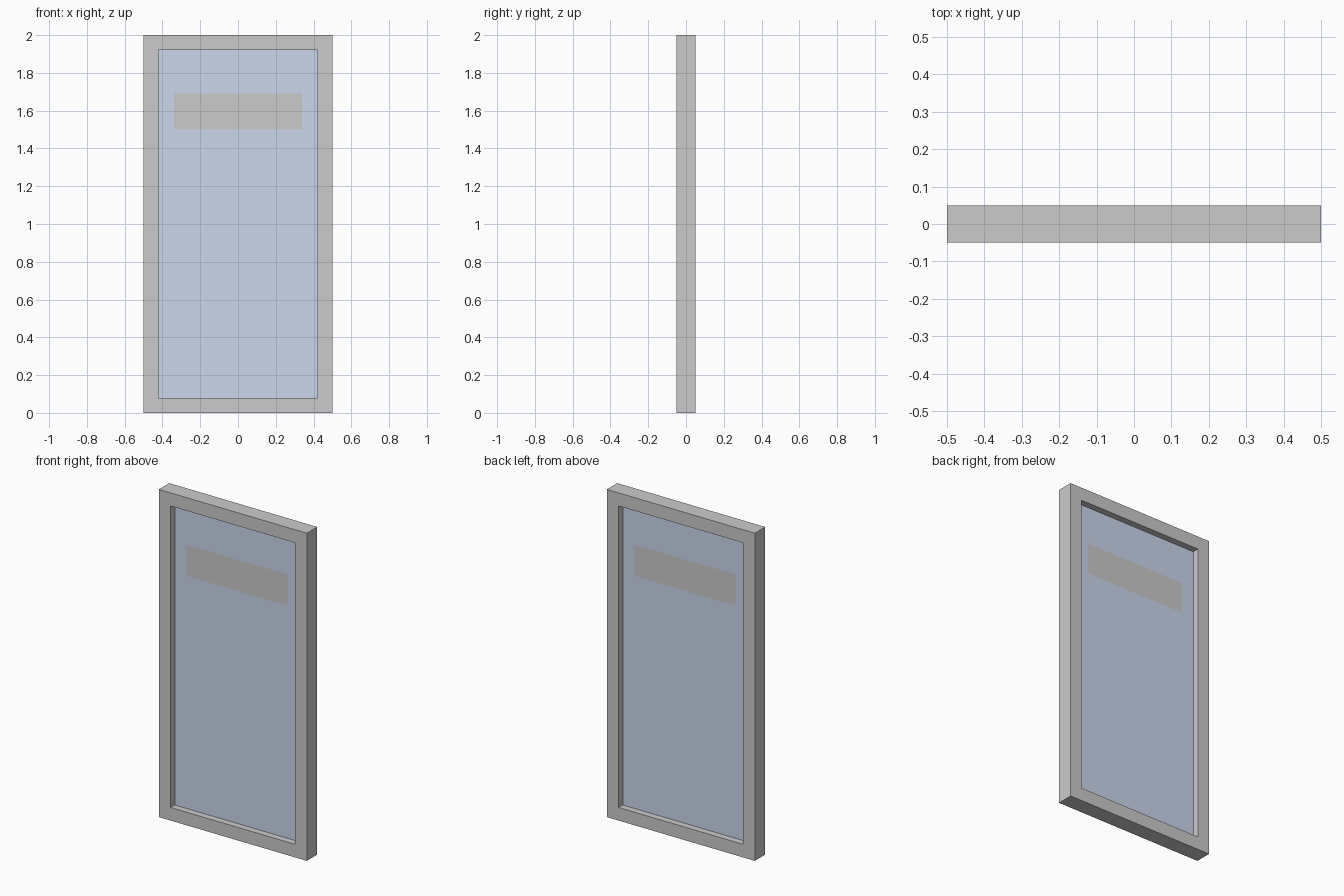
import bpy, bmesh
from mathutils import Vector

if "Cube" in bpy.data.objects:
    bpy.data.objects.remove(bpy.data.objects["Cube"])


def make_object(name, bm, mats=()):
    bmesh.ops.recalc_face_normals(bm, faces=bm.faces)
    mesh = bpy.data.meshes.new(name)
    bm.to_mesh(mesh)
    bm.free()
    for m in mats:
        mesh.materials.append(m)
    obj = bpy.data.objects.new(name, mesh)
    bpy.context.collection.objects.link(obj)
    return obj


def material(name, rgb):
    m = bpy.data.materials.new(name)
    m.diffuse_color = (*rgb, 1)
    m.use_nodes = True
    m.node_tree.nodes["Principled BSDF"].inputs["Base Color"].default_value = m.diffuse_color
    return m


W, H, D = 1.0, 2.0, 0.1      # overall size
RIM = 0.08                   # frame bar width
GLASS = 0.02                 # pane thickness

# Frame: four mitred bars forming one closed rectangular ring
bm = bmesh.new()
corners = [(-1, 0), (1, 0), (1, 1), (-1, 1)]
rings = []
for inset, y in ((0, -D / 2), (RIM, -D / 2), (RIM, D / 2), (0, D / 2)):
    rings.append([bm.verts.new((sx * (W / 2 - inset), y,
                                H - inset if top else inset))
                  for sx, top in corners])
for k in range(4):
    a, b = rings[k], rings[(k + 1) % 4]
    for i in range(4):
        j = (i + 1) % 4
        bm.faces.new((a[i], a[j], b[j], b[i]))
make_object("door_frame", bm)

# Glass pane, cut so the visibility band lies flush in both faces
bm = bmesh.new()
bmesh.ops.create_cube(bm, size=1)
bmesh.ops.scale(bm, vec=(W - 2 * RIM, GLASS, H - 2 * RIM), verts=bm.verts)
bmesh.ops.translate(bm, vec=(0, 0, H / 2), verts=bm.verts)
for co, no in (((-0.34, 0, 0), (1, 0, 0)), ((0.34, 0, 0), (1, 0, 0)),
               ((0, 0, 1.5), (0, 0, 1)), ((0, 0, 1.69), (0, 0, 1))):
    bmesh.ops.bisect_plane(bm, geom=bm.verts[:] + bm.edges[:] + bm.faces[:],
                           plane_co=Vector(co), plane_no=Vector(no))
for f in bm.faces:
    c = f.calc_center_median()
    if abs(c.x) < 0.34 and 1.5 < c.z < 1.69:
        f.material_index = 1
make_object("glass_pane", bm, [material("blue_glass", (0.6, 0.68, 0.84)),
                               material("frosted_band", (0.73, 0.73, 0.71))])
